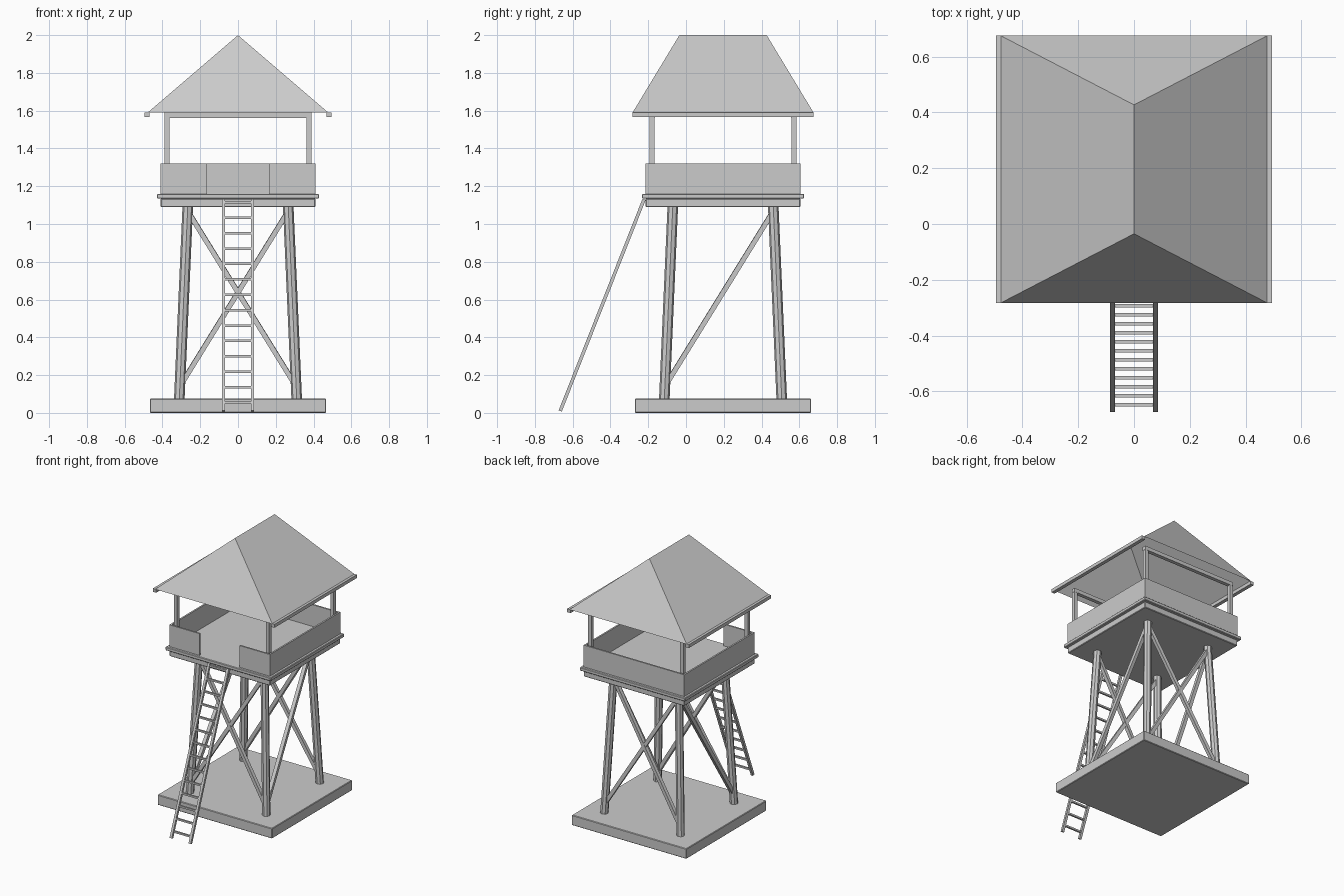
import bpy, bmesh
from mathutils import Vector, Matrix

if "Cube" in bpy.data.objects:
    bpy.data.objects.remove(bpy.data.objects["Cube"], do_unlink=True)

CY = 0.196  # tower centre in y

grey = bpy.data.materials.new("plain_grey")
grey.use_nodes = True
grey.diffuse_color = (0.6, 0.6, 0.6, 1)
grey.node_tree.nodes["Principled BSDF"].inputs["Base Color"].default_value = (0.6, 0.6, 0.6, 1)


def finish(name, bm):
    mesh = bpy.data.meshes.new(name)
    bm.to_mesh(mesh)
    bm.free()
    mesh.materials.append(grey)
    obj = bpy.data.objects.new(name, mesh)
    bpy.context.collection.objects.link(obj)
    return obj


def box(name, center, size, bevel=0):
    bm = bmesh.new()
    bmesh.ops.create_cube(bm, size=1, matrix=Matrix.Translation(center) @ Matrix.Diagonal((*size, 1)))
    obj = finish(name, bm)
    if bevel:
        mod = obj.modifiers.new("edge_bevel", "BEVEL")
        mod.width = bevel
        mod.segments = 1
    return obj


def bar(name, start, end, width, depth):
    """Square timber between two points; width lies level."""
    a, b = Vector(start), Vector(end)
    along = (b - a).normalized()
    side = along.cross(Vector((0, 0, 1))).normalized()
    rot = Matrix((side, along.cross(side), along)).transposed().to_4x4()
    bm = bmesh.new()
    bmesh.ops.create_cube(bm, size=1, matrix=Matrix.Translation((a + b) / 2) @ rot
                          @ Matrix.Diagonal((width, depth, (b - a).length, 1)))
    return finish(name, bm)


def leg_point(sx, sy, z):
    """Point on the axis of the leaning leg in the given corner."""
    r = 0.314 - 0.044 * z
    return Vector((sx * r, CY + sy * r, z))


# Base and floor slabs
box("base_slab", (0, CY, 0.0375), (0.934, 0.934, 0.075), 0.004)
box("floor_frame", (0, CY, 1.112), (0.82, 0.82, 0.046), 0.004)
box("floor_deck", (0, CY, 1.147), (0.858, 0.858, 0.026), 0.004)

# Leaning legs and roof posts
for sx, side in ((1, "left"), (-1, "right")):
    for sy, end in ((-1, "front"), (1, "back")):
        a, b = leg_point(sx, sy, 0.07), leg_point(sx, sy, 1.1)
        bm = bmesh.new()
        rot = (b - a).to_track_quat("Z", "Y").to_matrix().to_4x4()
        bmesh.ops.create_cone(bm, cap_ends=True, segments=8, radius1=0.028, radius2=0.028,
                              depth=(b - a).length, matrix=Matrix.Translation((a + b) / 2) @ rot)
        finish(f"{end}_{side}_leg", bm)
        box(f"{end}_{side}_post", (sx * 0.375, CY + sy * 0.375, 1.36), (0.026, 0.026, 0.41))

# Cross braces front and back, one diagonal on each side
LOW, HIGH = 0.14, 1.07
for sy, end in ((-1, "front"), (1, "back")):
    for sx in (-1, 1):
        bar(f"{end}_brace", leg_point(sx, sy, LOW), leg_point(-sx, sy, HIGH), 0.026, 0.026)
for sx, side in ((1, "left"), (-1, "right")):
    bar(f"{side}_brace", leg_point(sx, -1, LOW), leg_point(sx, 1, HIGH), 0.026, 0.026)

# Parapet with a gap at the front for the ladder
T, WZ, WH = 0.012, 1.24, 0.16
for sx, side in ((1, "left"), (-1, "right")):
    box(f"{side}_parapet", (sx * (0.41 - T / 2), CY, WZ), (T, 0.82, WH))
    box(f"front_{side}_parapet", (sx * 0.2805, CY - 0.41 + T / 2, WZ), (0.235, T, WH))
box("back_parapet", (0, CY + 0.41 - T / 2, WZ), (0.796, T, WH))

# Roof beams and eave boards
for sy, end in ((-1, "front"), (1, "back")):
    box(f"{end}_roof_beam", (0, CY + sy * 0.375, 1.575), (0.78, 0.028, 0.028))
for sx, side in ((1, "left"), (-1, "right")):
    box(f"{side}_eave_board", (sx * 0.482, CY, 1.579), (0.027, 0.958, 0.025))

# Hipped roof shell, open underneath
bm = bmesh.new()
fl, fr, br, bl = [bm.verts.new((x * 0.478, CY + y * 0.479, 1.59))
                  for x, y in ((1, -1), (-1, -1), (-1, 1), (1, 1))]
ridge_f = bm.verts.new((0, CY - 0.231, 2))
ridge_b = bm.verts.new((0, CY + 0.231, 2))
for face in ((fr, fl, ridge_f), (bl, br, ridge_b), (fl, bl, ridge_b, ridge_f), (br, fr, ridge_f, ridge_b)):
    bm.faces.new(face)
finish("roof", bm)

# Ladder
foot, top = Vector((0, -0.666, 0.01)), Vector((0, -0.222, 1.13))
for sx, side in ((1, "left"), (-1, "right")):
    off = Vector((sx * 0.077, 0, 0))
    bar(f"{side}_ladder_rail", foot + off, top + off, 0.018, 0.018)
for i in range(14):
    p = foot.lerp(top, (0.045 + i * 0.0815) / 1.12)
    box("ladder_rung", p, (0.14, 0.013, 0.013))
